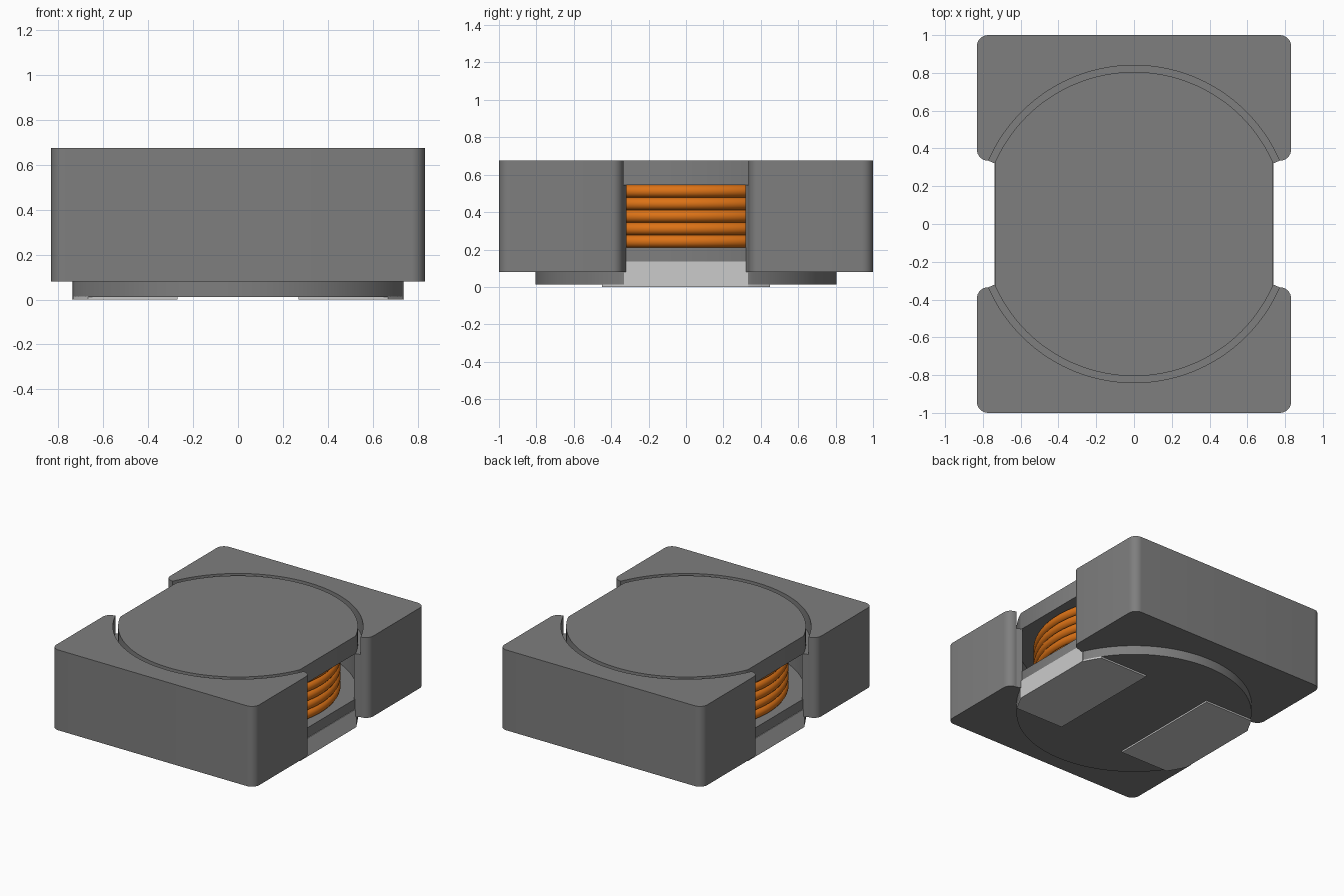
import bpy, bmesh
from math import sin, cos, pi, radians, asin, acos

if "Cube" in bpy.data.objects:
    bpy.data.objects.remove(bpy.data.objects["Cube"], do_unlink=True)


def material(name, rgb):
    m = bpy.data.materials.new(name)
    m.use_nodes = True
    m.diffuse_color = (*rgb, 1)
    m.node_tree.nodes["Principled BSDF"].inputs["Base Color"].default_value = (*rgb, 1)
    return m


FERRITE = material("ferrite grey", (0.21, 0.21, 0.21))
COPPER = material("copper orange", (0.72, 0.17, 0.008))
TIN = material("tin silver", (0.6, 0.6, 0.6))

CORE_R, BORE_R, FLAT_X = 0.805, 0.84, 0.735
SHELL_X, SHELL_Y, GAP_Y = 0.832, 1.0, 0.335
SHELL_Z, TOP = 0.08, 0.675
FLANGE_LOW, FLANGE_HIGH = 0.21, 0.545


def smooth(obj, mat):
    obj.data.materials.append(mat)
    bpy.ops.object.select_all(action="DESELECT")
    obj.select_set(True)
    bpy.context.view_layer.objects.active = obj
    bpy.ops.object.shade_smooth_by_angle(angle=radians(30))


def arc(cx, cy, r, a0, a1, n):
    return [(cx + r * cos(a0 + (a1 - a0) * i / n), cy + r * sin(a0 + (a1 - a0) * i / n))
            for i in range(n + 1)]


def prism(name, outline, z0, z1, mat, turn=False):
    """Extrude a flat outline from z0 to z1, optionally turned half round."""
    s = -1 if turn else 1
    bm = bmesh.new()
    face = bm.faces.new([bm.verts.new((s * x, s * y, z0)) for x, y in outline])
    ext = bmesh.ops.extrude_face_region(bm, geom=[face])
    for v in ext["geom"]:
        if isinstance(v, bmesh.types.BMVert):
            v.co.z = z1
    bmesh.ops.recalc_face_normals(bm, faces=bm.faces)
    mesh = bpy.data.meshes.new(name)
    bm.to_mesh(mesh)
    bm.free()
    obj = bpy.data.objects.new(name, mesh)
    bpy.context.collection.objects.link(obj)
    smooth(obj, mat)


# Drum core: two flanges with flat sides, joined by a post
a = acos(FLAT_X / CORE_R)
disc = arc(0, 0, CORE_R, a, pi - a, 64) + arc(0, 0, CORE_R, pi + a, 2 * pi - a, 64)
prism("lower_flange", disc, 0.012, FLANGE_LOW, FERRITE)
prism("upper_flange", disc, FLANGE_HIGH, TOP, FERRITE)
prism("core_post", arc(0, 0, 0.64, 0, 2 * pi * 63 / 64, 63), FLANGE_LOW, FLANGE_HIGH, FERRITE)

# Winding: a stack of touching wire turns
pitch = (FLANGE_HIGH - FLANGE_LOW) / 5
for i in range(5):
    bpy.ops.mesh.primitive_torus_add(
        major_radius=0.69 - pitch / 2, minor_radius=pitch / 2, major_segments=96,
        minor_segments=16, location=(0, 0, FLANGE_LOW + pitch * (i + 0.5)))
    turn = bpy.context.object
    turn.name = f"wire_turn_{i + 1}"
    smooth(turn, COPPER)

# Shell halves with rounded corners and a round bore
R = 0.06
b = asin(GAP_Y / BORE_R)
bore = arc(0, 0, BORE_R, pi - b, b, 64)
shell = (arc(SHELL_X - R, GAP_Y + R, R, -pi / 2, 0, 8)
         + arc(SHELL_X - R, SHELL_Y - R, R, 0, pi / 2, 8)
         + arc(R - SHELL_X, SHELL_Y - R, R, pi / 2, pi, 8)
         + arc(R - SHELL_X, GAP_Y + R, R, pi, 1.5 * pi, 8) + bore)
# Bonding ring that fills the gap below the upper flange
ring = bore + arc(0, 0, CORE_R - 0.01, b, pi - b, 64)
for side, turned in (("back", False), ("front", True)):
    prism(f"{side}_shell", shell, SHELL_Z, TOP, FERRITE, turned)
    prism(f"{side}_bond", ring, SHELL_Z, FLANGE_HIGH, FERRITE, turned)

# Terminals: a pad underneath, folded up the flat side of the core
PAD_Y, PAD_X = 0.45, 0.27
c = asin(PAD_Y / CORE_R)
pad = ([(PAD_X, -PAD_Y)] + arc(0, 0, CORE_R, -c, -a, 8)
       + arc(0, 0, CORE_R, a, c, 8) + [(PAD_X, PAD_Y)])
y = GAP_Y - 0.003
plate = [(FLAT_X - 0.01, -y), (FLAT_X + 0.004, -y), (FLAT_X + 0.004, y), (FLAT_X - 0.01, y)]
for side, turned in (("left", False), ("right", True)):
    prism(f"{side}_pad", pad, 0, 0.013, TIN, turned)
    prism(f"{side}_terminal", plate, 0, 0.135, TIN, turned)
